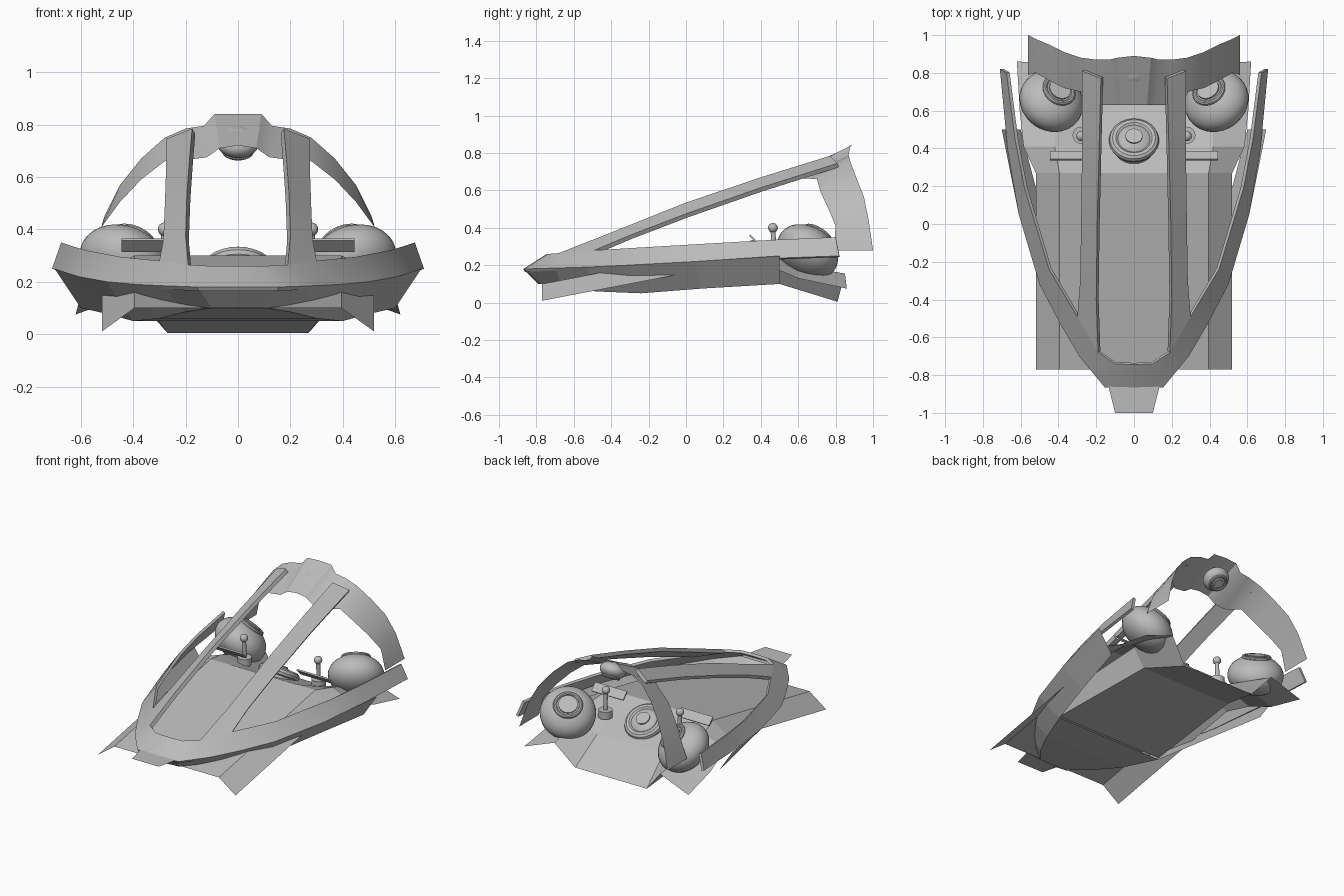
import bpy, bmesh, math
from mathutils import Vector

cube = bpy.data.objects.get("Cube")
if cube:
    bpy.data.objects.remove(cube, do_unlink=True)

grey = bpy.data.materials.new("plain_grey")
grey.use_nodes = True
COLOUR = (0.5, 0.5, 0.5, 1)
grey.diffuse_color = COLOUR
grey.node_tree.nodes["Principled BSDF"].inputs["Base Color"].default_value = COLOUR


def finish(obj, name, smooth=30):
    """Name, colour, apply modifiers and shade."""
    obj.name = name
    obj.data.materials.append(grey)
    bpy.ops.object.select_all(action='DESELECT')
    obj.select_set(True)
    bpy.context.view_layer.objects.active = obj
    for mod in list(obj.modifiers):
        bpy.ops.object.modifier_apply(modifier=mod.name)
    if smooth:
        bpy.ops.object.shade_smooth_by_angle(angle=math.radians(smooth))
    return obj


def sheet(name, rows, thick=0, smooth=30):
    """Mirrored surface through rows of points, optionally thickened."""
    bm = bmesh.new()
    grid = [[bm.verts.new(p) for p in row] for row in rows]
    for a, b in zip(grid, grid[1:]):
        for i in range(len(a) - 1):
            bm.faces.new((a[i], a[i + 1], b[i + 1], b[i]))
    bmesh.ops.recalc_face_normals(bm, faces=bm.faces[:])
    if sum(f.normal.z * f.calc_area() for f in bm.faces) < 0:
        bmesh.ops.reverse_faces(bm, faces=bm.faces[:])
    mesh = bpy.data.meshes.new(name)
    bm.to_mesh(mesh)
    bm.free()
    obj = bpy.data.objects.new(name, mesh)
    bpy.context.collection.objects.link(obj)
    obj.modifiers.new("both_sides", 'MIRROR').use_clip = True
    if thick:
        mod = obj.modifiers.new("thickness", 'SOLIDIFY')
        mod.thickness = thick
        mod.offset = -1
    return finish(obj, name, smooth)


def aim(obj, direction):
    obj.rotation_euler = Vector(direction).to_track_quat('Z', 'Y').to_euler()


def ball(name, loc, r, direction=(0, 0, 1), flat=1):
    bpy.ops.mesh.primitive_uv_sphere_add(radius=r, location=loc, segments=32, ring_count=16)
    bpy.context.object.scale.z = flat
    aim(bpy.context.object, direction)
    return finish(bpy.context.object, name)


def ring(name, loc, direction, major, minor):
    bpy.ops.mesh.primitive_torus_add(major_radius=major, minor_radius=minor, location=loc,
                                     major_segments=32, minor_segments=10)
    aim(bpy.context.object, direction)
    return finish(bpy.context.object, name)


def rod(name, a, b, r):
    a, b = Vector(a), Vector(b)
    bpy.ops.mesh.primitive_cylinder_add(radius=r, depth=(b - a).length,
                                        location=(a + b) / 2, vertices=24)
    aim(bpy.context.object, b - a)
    return finish(bpy.context.object, name)


def eye(name, loc, r, flat, direction, major, minor, lens):
    """Flattened ball with a raised ring and a flush lens."""
    d = Vector(direction).normalized()
    c = Vector(loc)
    ball(name + "_ball", c, r, d, flat)
    ring(name + "_ring", c + d * flat * math.sqrt(r * r - major * major), d, major, minor)
    rod(name + "_lens", c, c + d * (r * flat + 0.002), lens)


# Rim around the bow: lower outer edge and upper inner edge
lower = [(0, -.87, .18), (.155, -.865, .18), (.29, -.7, .185), (.39, -.53, .19),
         (.5, -.32, .2), (.61, .05, .22), (.67, .4, .235), (.71, .82, .25)]
upper = [(0, -.745, .26), (.1, -.74, .26), (.19, -.68, .265), (.30, -.49, .28),
         (.45, -.24, .295), (.58, .19, .32), (.63, .45, .335), (.675, .80, .35)]
sheet("rim", [lower, upper], .018, 40)

# Canopy struts
inner = [(.19, -.68, .265), (.2, -.4, .375), (.195, 0, .535), (.185, .4, .67), (.175, .77, .785)]
outer = [(.3, -.49, .28), (.285, -.3, .36), (.28, 0, .475), (.275, .4, .615), (.275, .81, .745)]
sheet("canopy_struts", [inner, outer], .025, 40)

# Roll arch: rear edge and front edge
rear = [(0, .89, .84), (.09, .88, .84), (.13, .87, .795), (.2, .87, .785), (.28, .88, .75),
        (.37, .91, .67), (.45, .95, .57), (.51, .975, .45), (.56, 1, .28)]
front = [(0, .63, .72), (.07, .63, .71), (.12, .63, .675), (.2, .63, .665), (.28, .70, .66),
         (.37, .72, .59), (.45, .76, .505), (.52, .80, .41), (.56, .79, .28)]
sheet("roll_arch", [rear, front])

# Sloping deck with drooping edges that show as front fins
sheet("deck", [[(0, -.77, .1), (.395, -.77, .1), (.52, -.77, .01)],
               [(0, .27, .3), (.395, .27, .3), (.52, .27, .21)]], smooth=0)

# Hull sides and nose underside
chine = [(0, -.79, .1), (.1, -.78, .1), (.2, -.66, .085), (.3, -.48, .06),
         (.4, -.24, .05), (.49, .08, .075), (.6, .5, .1)]
sheer = lower[:6] + [(.70, .5, .25)]
sheet("hull_sides", [sheer, chine], smooth=0)
sheet("nose_bottom", [chine[1:5], [(0, y, z) for x, y, z in chine[1:5]]], smooth=0)

# Keel tub from the nose panel to the tail, narrower than the hull
tail = [(0, .81, .005), (.27, .81, .005), (.4, .85, .155), (.62, .86, .075)]
sheet("keel_tub", [[(0, -.24, .06), (.4, -.24, .06), (.4, -.24, .2)],
                   [(0, .5, .1), (.34, .5, .1), (.42, .5, .22)],
                   tail[:3]], smooth=0)

# Cockpit floor running back into drooping rear fins
sheet("cockpit_floor", [
    [(0, .27, .3), (.25, .27, .3), (.395, .27, .3), (.52, .27, .21)],
    [(0, .41, .24), (.25, .41, .24), (.42, .41, .27), (.585, .41, .21)],
    [(0, .6, .16), (.25, .6, .16), (.41, .6, .2), (.605, .6, .13)],
    tail], smooth=0)

# Nose tongue
sheet("nose_tongue", [[(0, -.8, .183), (.15, -.8, .183)], [(0, -1, .183), (.1, -1, .183)]], smooth=0)

# Central dial and overhead lamp
eye("centre_dial", (0, .42, .215), .12, .7, (0, .55, .83), .105, .028, .045)
eye("overhead_lamp", (0, .79, .735), .083, .65, (0, .5, -.87), .05, .01, .03)

for side, s in (("left", 1), ("right", -1)):
    # Rear pods, control sticks and tilted screens
    eye(side + "_pod", (.437 * s, .65, .272), .175, .72, (-.35 * s, .5, .75), .08, .013, .06)
    rod(side + "_stick_base", (.28 * s, .47, .22), (.28 * s, .47, .27), .045)
    rod(side + "_stick", (.28 * s, .47, .26), (.28 * s, .465, .4), .013)
    ball(side + "_stick_knob", (.28 * s, .465, .4), .026)
    bpy.ops.mesh.primitive_cube_add(size=1, location=(.325 * s, .362, .34))
    screen = bpy.context.object
    screen.scale = (.24, .062, .01)
    screen.rotation_euler.x = math.radians(-45)
    finish(screen, side + "_screen")
